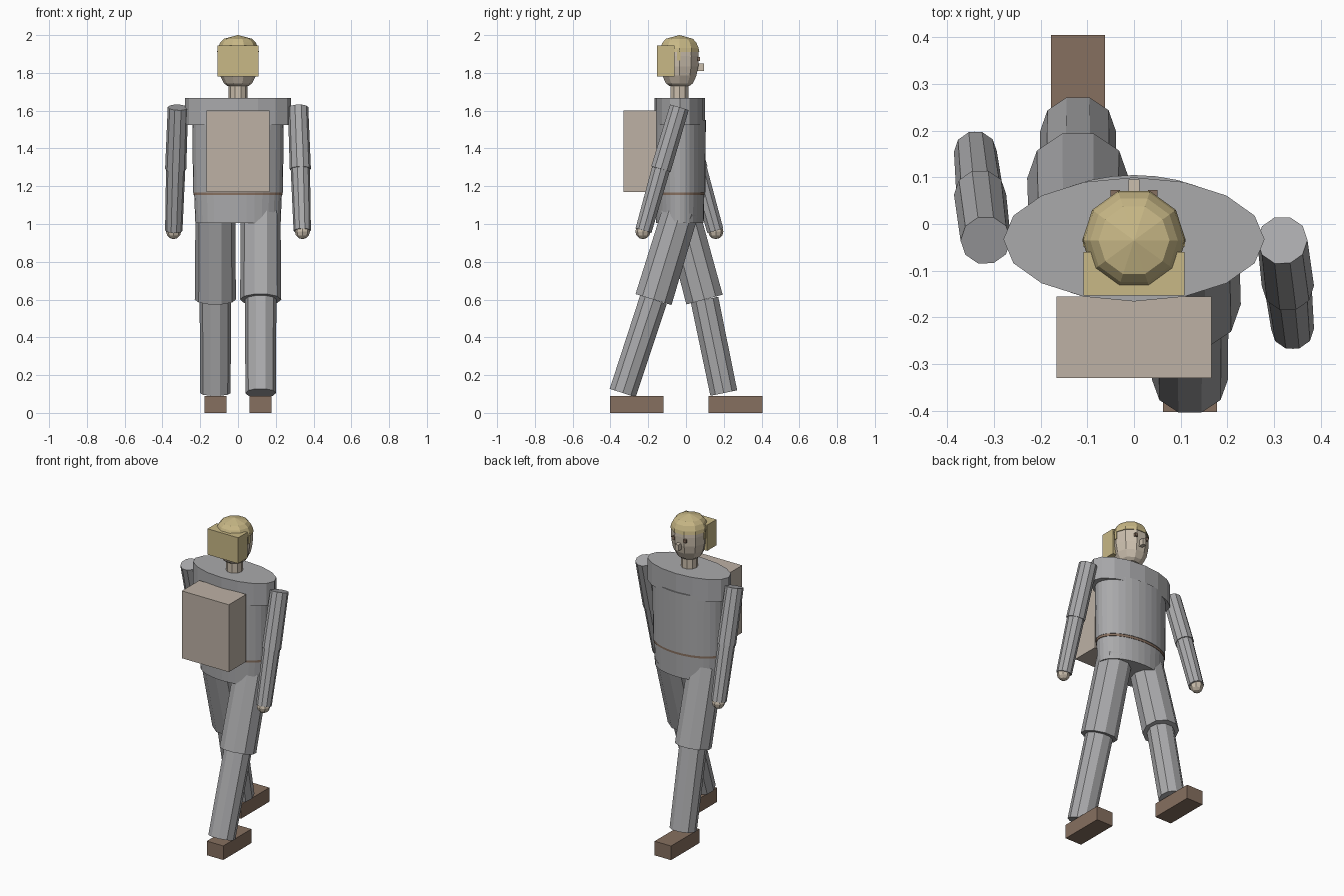
import bpy, bmesh, math
from mathutils import Vector, Matrix

cube = bpy.data.objects.get("Cube")
if cube:
    bpy.data.objects.remove(cube, do_unlink=True)


def material(name, rgb):
    m = bpy.data.materials.new(name)
    m.use_nodes = True
    m.diffuse_color = (*rgb, 1)
    m.node_tree.nodes["Principled BSDF"].inputs["Base Color"].default_value = (*rgb, 1)
    return m


GREY = material("grey cloth", (0.40, 0.40, 0.41))
SKIN = material("pale skin", (0.60, 0.52, 0.42))
HAIR = material("blond hair", (0.58, 0.48, 0.24))
BROWN = material("brown leather", (0.24, 0.16, 0.115))
CANVAS = material("beige canvas", (0.51, 0.44, 0.375))


def finish(name, bm, mat):
    bmesh.ops.recalc_face_normals(bm, faces=bm.faces)
    me = bpy.data.meshes.new(name)
    bm.to_mesh(me)
    bm.free()
    me.materials.append(mat)
    ob = bpy.data.objects.new(name, me)
    bpy.context.collection.objects.link(ob)
    return ob


def box(name, lo, hi, mat):
    lo, hi = Vector(lo), Vector(hi)
    bm = bmesh.new()
    bmesh.ops.create_cube(bm, size=1, matrix=Matrix.Translation((lo + hi) / 2)
                          @ Matrix.Diagonal((*(hi - lo), 1)))
    return finish(name, bm, mat)


def lathe(name, profile, mat, sides, y=-0.033, squash=1.0):
    """Stack of rings (radius, z) around a vertical axis, closed at both ends."""
    bm = bmesh.new()
    rings = []
    for r, z in profile:
        rings.append([bm.verts.new((r * math.cos(a), y + squash * r * math.sin(a), z))
                      for a in (2 * math.pi * i / sides for i in range(sides))])
    for a, b in zip(rings, rings[1:]):
        for i in range(sides):
            j = (i + 1) % sides
            bm.faces.new((a[i], a[j], b[j], b[i]))
    bm.faces.new(rings[0])
    bm.faces.new(rings[-1])
    return finish(name, bm, mat)


def limb(name, a, b, r1, r2, mat, depth=1.0):
    """Ten-sided tapered tube from a to b, facets kept square to the x axis."""
    a, b = Vector(a), Vector(b)
    axis = (b - a).normalized()
    side = (Vector((1, 0, 0)) - axis * axis.x).normalized()
    frame = Matrix((side, axis.cross(side), axis)).transposed().to_4x4()
    bm = bmesh.new()
    bmesh.ops.create_cone(bm, cap_ends=True, segments=10, radius1=r1, radius2=r2,
                          depth=(b - a).length)
    # put a vertex on the side axis, so a flat facet faces front and back
    v0 = bm.verts[:][0].co
    bmesh.ops.rotate(bm, verts=bm.verts, matrix=Matrix.Rotation(-math.atan2(v0.y, v0.x), 3, 'Z'))
    bm.transform(Matrix.Translation((a + b) / 2) @ frame @ Matrix.Diagonal((1, depth, 1, 1)))
    return finish(name, bm, mat)


# Trunk
lathe("shoulders", [(0.28, 1.525), (0.28, 1.667)], GREY, 16, squash=0.475)
lathe("torso", [(0.238, 1.168), (0.242, 1.55)], GREY, 32, squash=0.57)
lathe("belt", [(0.236, 1.153), (0.236, 1.168)], BROWN, 32, squash=0.56)
lathe("hips", [(0.226, 1.005), (0.232, 1.155)], GREY, 32, squash=0.56)
box("backpack", (-0.166, -0.33, 1.17), (0.166, -0.155, 1.60), CANVAS)

# Head, hair and face
lathe("neck", [(0.05, 1.62), (0.05, 1.75)], SKIN, 10, -0.035)
lathe("head", [(0.055, 1.73), (0.075, 1.745), (0.095, 1.785), (0.105, 1.835),
               (0.107, 1.89), (0.105, 1.93)], SKIN, 10, -0.035)
lathe("hair", [(0.111, 1.91), (0.107, 1.932), (0.094, 1.96), (0.076, 1.98),
               (0.002, 2.0)], HAIR, 10, -0.035)
box("hair_bun", (-0.108, -0.153, 1.78), (0.108, -0.06, 1.945), HAIR)
box("nose", (-0.012, 0.05, 1.81), (0.012, 0.095, 1.85), SKIN)
for side, s in (("left", 1), ("right", -1)):
    box(side + "_eye", (s * 0.04 - 0.01, 0.06, 1.863), (s * 0.04 + 0.01, 0.073, 1.883), BROWN)
    box(side + "_sidelock", (s * 0.105 - 0.004, -0.048, 1.865),
        (s * 0.105 + 0.004, -0.028, 1.92), HAIR)

# Arms swing opposite ways: the left one goes back, the right one forward
for side, s in (("left", 1), ("right", -1)):
    shoulder = (s * 0.318, -0.035, 1.617)
    elbow = (s * 0.33, -0.035 - s * 0.098, 1.29)
    wrist = (s * 0.34, -0.035 - s * 0.19, 0.965)
    limb(side + "_upper_arm", shoulder, elbow, 0.054, 0.056, GREY)
    limb(side + "_forearm", elbow, wrist, 0.051, 0.046, GREY)
    bm = bmesh.new()
    bmesh.ops.create_uvsphere(bm, u_segments=8, v_segments=6, radius=0.04,
                              matrix=Matrix.Translation((s * 0.341, -0.035 - s * 0.193, 0.96)))
    finish(side + "_hand", bm, SKIN)

# Legs in mid stride: side, sign, knee y, ankle y, heel y, toe y
for side, s, knee_y, ankle_y, heel, toe in (("left", 1, -0.172, -0.335, -0.403, -0.12),
                                            ("right", -1, 0.098, 0.20, 0.12, 0.405)):
    hip = (s * 0.12, -0.028, 1.07)
    knee = (s * 0.12, knee_y, 0.60)
    ankle = (s * 0.12, ankle_y, 0.105)
    limb(side + "_thigh", hip, knee, 0.105, 0.109, GREY, 0.96)
    limb(side + "_shin", knee, ankle, 0.083, 0.081, GREY, 0.94)
    box(side + "_boot", (s * 0.12 - 0.058, heel, 0), (s * 0.12 + 0.058, toe, 0.09), BROWN)
